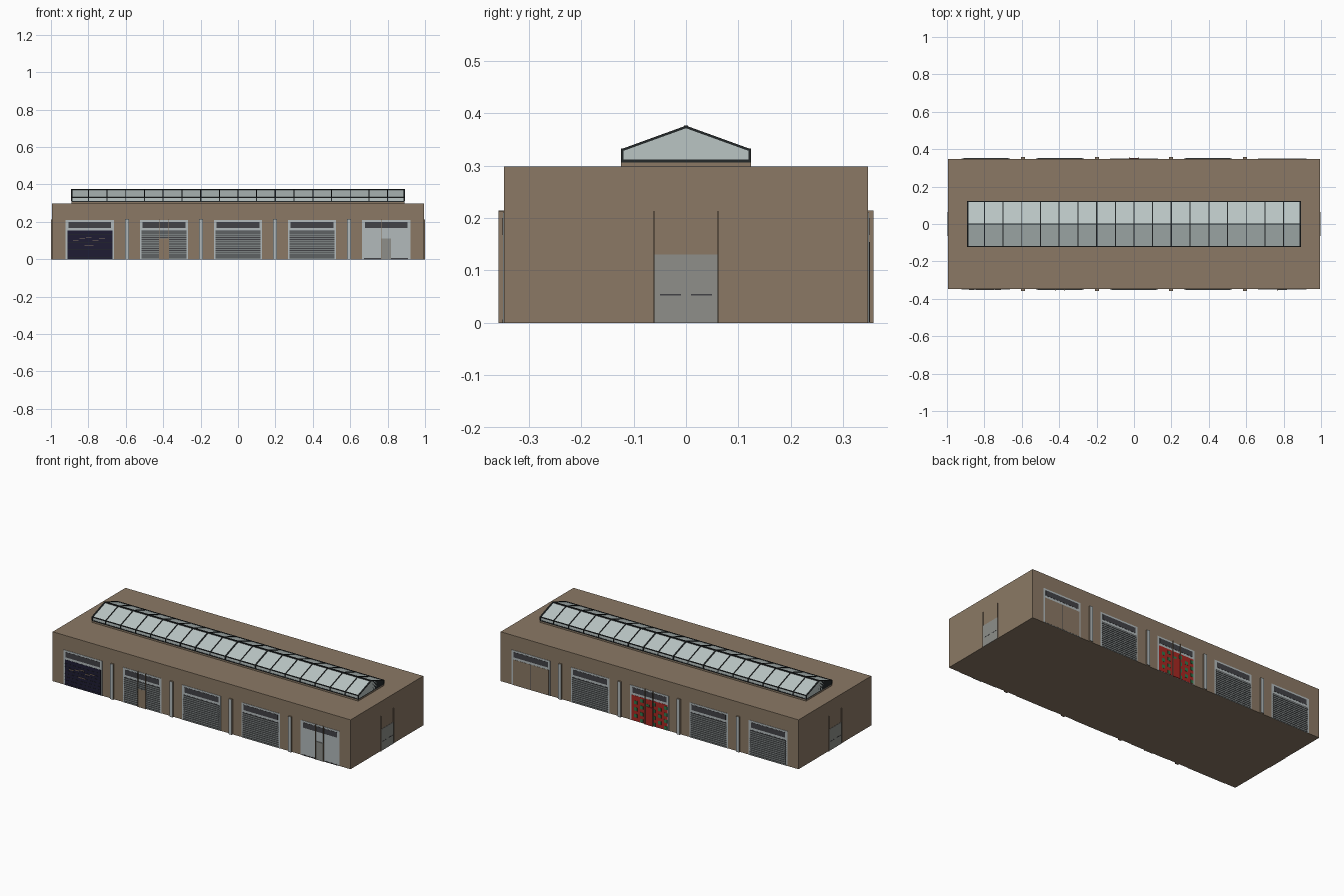
import bpy, bmesh
from mathutils import Vector

if "Cube" in bpy.data.objects:
    bpy.data.objects.remove(bpy.data.objects["Cube"], do_unlink=True)


def material(name, r, g, b):
    lin = [((c / 255 + 0.055) / 1.055) ** 2.4 for c in (r, g, b)]
    m = bpy.data.materials.new(name)
    m.use_nodes = True
    m.diffuse_color = (*lin, 1)
    m.node_tree.nodes["Principled BSDF"].inputs["Base Color"].default_value = (*lin, 1)
    return m


WALL = material("wall_brown", 139, 121, 101)
FRAME = material("frame_light_grey", 178, 186, 187)
GLASS = material("skylight_glass", 186, 197, 196)
BLACK = material("dark_metal", 36, 40, 41)
SLAT = material("shutter_grey", 124, 130, 130)
CHARCOAL = material("charcoal", 66, 66, 70)
NAVY = material("navy", 30, 28, 52)
DOOR = material("door_grey", 142, 143, 138)
RED = material("painted_red", 168, 40, 34)
GREEN = material("painted_green", 50, 120, 76)

HALF_X, HALF_Y, HEIGHT = 0.995, 0.347, 0.298


def finish(name, bm, *mats):
    bmesh.ops.recalc_face_normals(bm, faces=bm.faces[:])
    mesh = bpy.data.meshes.new(name)
    bm.to_mesh(mesh)
    bm.free()
    for m in mats:
        mesh.materials.append(m)
    ob = bpy.data.objects.new(name, mesh)
    bpy.context.collection.objects.link(ob)
    return ob


def boxes(name, spans, mat):
    """One object from boxes given as (low corner, high corner)."""
    bm = bmesh.new()
    for lo, hi in spans:
        lo, hi = Vector(lo), Vector(hi)
        for v in bmesh.ops.create_cube(bm, size=1)["verts"]:
            v.co = (lo + hi) / 2 + v.co * (hi - lo)
    return finish(name, bm, mat)


def panels(name, side, rects, depth, mat):
    """Plates (u0, u1, z0, z1) standing on one outer wall."""
    spans = []
    for u0, u1, z0, z1 in rects:
        if side in ("front", "back"):
            s, w = (-1 if side == "front" else 1), HALF_Y
            a, b = sorted((s * w, s * (w + depth)))
            spans.append(((u0, a, z0), (u1, b, z1)))
        else:
            s, w = (-1 if side == "right" else 1), HALF_X
            a, b = sorted((s * w, s * (w + depth)))
            spans.append(((a, u0, z0), (b, u1, z1)))
    return boxes(name, spans, mat)


def prisms(name, profile, ranges, mat):
    """Extrude a y-z profile along x for each range."""
    bm = bmesh.new()
    for x0, x1 in ranges:
        face = bm.faces.new([bm.verts.new((x0, y, z)) for y, z in profile])
        ext = bmesh.ops.extrude_face_region(bm, geom=[face])["geom"]
        for v in ext:
            if isinstance(v, bmesh.types.BMVert):
                v.co.x = x1
    return finish(name, bm, mat)


def fins(name, side, centre, half, depth):
    panels(name, side, [(centre + s * half - 0.001, centre + s * half + 0.001, 0, 0.213)
                        for s in (-1, 1)], depth, WALL)


# Main block
boxes("building", [((-HALF_X, -HALF_Y, 0), (HALF_X, HALF_Y, HEIGHT))], WALL)

# Loading bays
BAY = 0.396


def bay(side, index, kind):
    x, n = index * BAY, f"{side}_bay_{index + 3}"
    panels(n + "_frame", side, [(x - 0.129, x + 0.129, 0, 0.21)], 0.002, FRAME)
    panels(n + "_transom", side, [(x - 0.114, x + 0.114, 0.168, 0.2)], 0.003, CHARCOAL)
    opening = [(x - 0.12, x + 0.12, 0.002, 0.154)]
    if kind == "shutter":
        panels(n + "_shutter", side, opening, 0.003, CHARCOAL)
        pitch = 0.152 / 13
        panels(n + "_slats", side,
               [(x - 0.12, x + 0.12, 0.002 + i * pitch, 0.002 + (i + 0.62) * pitch)
                for i in range(13)], 0.005, SLAT)
    elif kind == "navy":
        panels(n + "_shutter", side, opening, 0.003, NAVY)
        panels(n + "_slat_lines", side,
               [(x - 0.12, x + 0.12, z / 100, z / 100 + 0.002) for z in range(1, 15, 2)],
               0.004, BLACK)
        # abstract painted strokes
        panels(n + "_paint_strokes", side,
               [(x - 0.09 + 0.035 * i, x - 0.06 + 0.035 * i,
                 0.1 + 0.008 * (i % 3), 0.104 + 0.008 * (i % 3)) for i in range(5)]
               + [(x - 0.03, x + 0.02, 0.07, 0.074)], 0.005, WALL)
    elif kind == "painted":
        panels(n + "_shutter", side, opening, 0.003, RED)
        c = 0.02
        panels(n + "_green_patches", side,
               [(x - 0.12 + i * c, x - 0.12 + (i + 1) * c, 0.004 + j * c, 0.004 + (j + 1) * c)
                for i in range(12) for j in range(7) if (i + 2 * j) % 4 == 0], 0.004, GREEN)
    elif kind == "brown":
        panels(n + "_door", side, opening, 0.003, WALL)
        panels(n + "_door_seam", side, [(x - 0.001, x + 0.001, 0.002, 0.154)], 0.004, CHARCOAL)
    else:
        panels(n + "_sill", side, [(x - 0.118, x + 0.118, 0, 0.006)], 0.003, CHARCOAL)


for i, kind in zip(range(-2, 3), ("navy", "shutter", "shutter", "shutter", "plain")):
    bay("front", i, kind)
for i, kind in zip(range(-2, 3), ("shutter", "shutter", "painted", "shutter", "brown")):
    bay("back", i, kind)

# Small doors set in the bays, with thin side fins
for side, index, mat in (("front", -1, WALL), ("front", 2, DOOR), ("back", 0, RED)):
    x = index * BAY
    panels(f"{side}_small_door_{index + 3}", side,
           [(x - 0.026, x + 0.026, 0, 0.11)], 0.006, mat)
    fins(f"{side}_door_fins_{index + 3}", side, x, 0.026, 0.01)

# Pilasters between bays: pale outer face, brown sides
for side in ("front", "back"):
    pil = panels(side + "_pilasters", side,
                 [(k * BAY - 0.01, k * BAY + 0.01, 0, 0.214) for k in (-1.5, -0.5, 0.5, 1.5)],
                 0.01, WALL)
    pil.data.materials.append(FRAME)
    for f in pil.data.polygons:
        f.material_index = int(abs(f.normal.y) > 0.9)

# End wall double doors
for side in ("left", "right"):
    panels(side + "_end_door", side, [(-0.06, 0.06, 0, 0.13)], 0.002, DOOR)
    panels(side + "_end_door_bars", side,
           [(-0.05, -0.01, 0.052, 0.055), (0.01, 0.05, 0.052, 0.055)], 0.003, CHARCOAL)
    fins(side + "_end_door_fins", side, 0, 0.061, 0.005)

# Skylight: curb, glass, ribs and rails
L, W = 0.89, 0.121
boxes("skylight_curb", [((-L, -W - 0.003, HEIGHT), (L, W + 0.003, 0.306))], WALL)
boxes("skylight_sill", [((-L, -W - 0.003, 0.306), (L, W + 0.003, 0.311))], BLACK)
prisms("skylight_glass", [(-W, 0.311), (W, 0.311), (W, 0.329), (0, 0.372), (-W, 0.329)],
       [(-L, L)], GLASS)
o = W + 0.003
ribs = [(k / 10 - w, k / 10 + w) for k in range(-8, 9)
        for w in [0.004 if k in (-2, 0, 2) else 0.0025]]
prisms("skylight_ribs", [(-o, 0.311), (o, 0.311), (o, 0.331), (0, 0.376), (-o, 0.331)],
       ribs + [(-L, -L + 0.006), (L - 0.006, L)], BLACK)
boxes("skylight_rails",
      [((-L, s * W - 0.003, 0.327), (L, s * W + 0.003, 0.332)) for s in (-1, 1)]
      + [((-L, -0.004, 0.368), (L, 0.004, 0.376))], BLACK)
# gable edging
prisms("skylight_gable_edges",
       [(-o, 0.311), (-W + 0.002, 0.311), (-W + 0.002, 0.328), (0, 0.371),
        (W - 0.002, 0.328), (W - 0.002, 0.311), (o, 0.311), (o, 0.331), (0, 0.376), (-o, 0.331)],
       [(-L - 0.002, -L), (L, L + 0.002)], BLACK)
